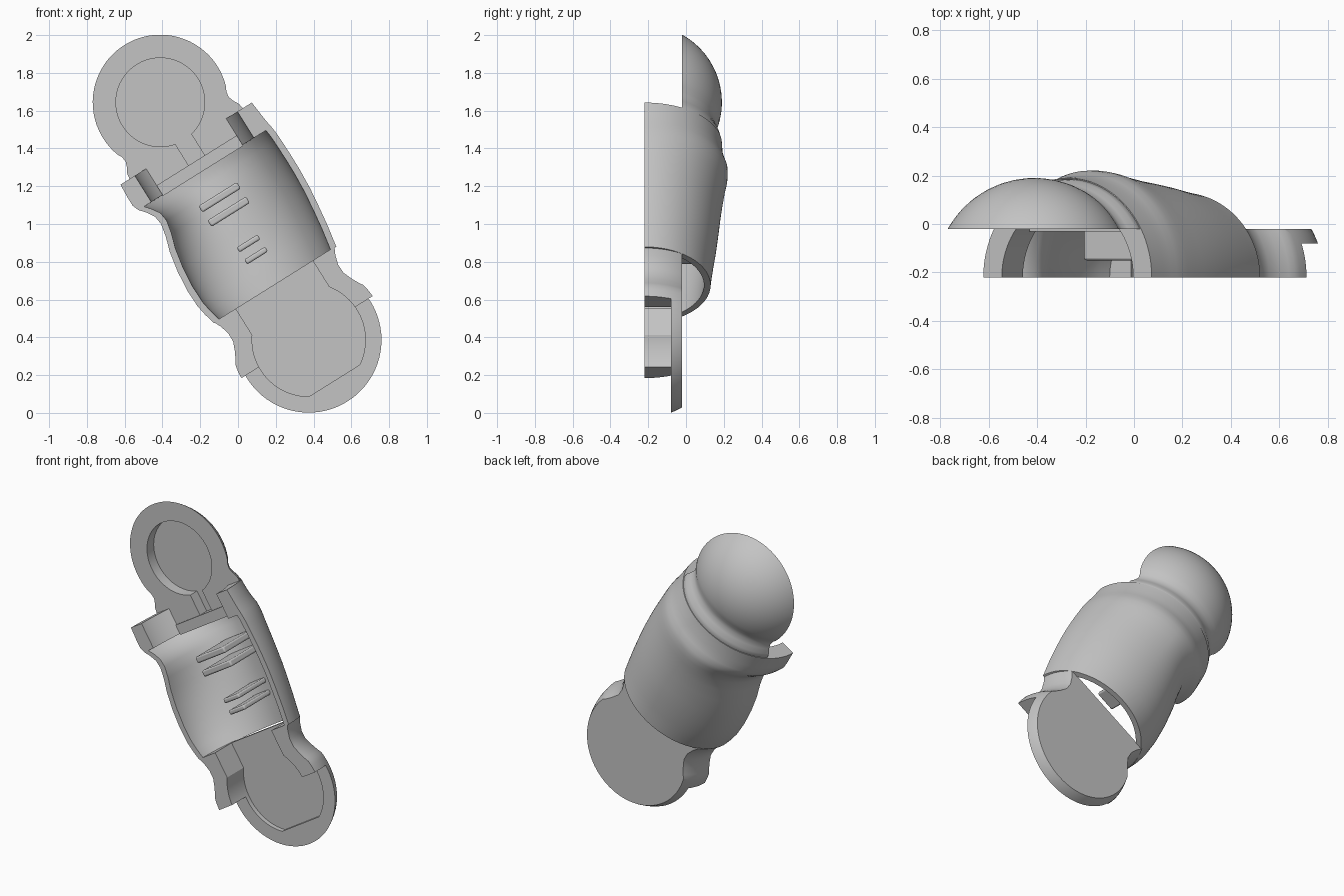
import bpy, bmesh, math
from mathutils import Vector

cube = bpy.data.objects.get("Cube")
if cube:
    bpy.data.objects.remove(cube)

grey = bpy.data.materials.new("light_grey")
grey.use_nodes = True
GREY = (0.55, 0.55, 0.55, 1)
grey.diffuse_color = GREY
grey.node_tree.nodes["Principled BSDF"].inputs["Base Color"].default_value = GREY

AXIS_Y = -0.22      # depth of the lengthwise axis
TILT = math.radians(-32)
BALL = 0.41         # radius of both rounded ends
TOP, FOOT = 0.748, -0.735


def finish(bm, name):
    """Make a tilted object from geometry built along a vertical axis."""
    bmesh.ops.recalc_face_normals(bm, faces=bm.faces)
    mesh = bpy.data.meshes.new(name)
    bm.to_mesh(mesh)
    bm.free()
    ob = bpy.data.objects.new(name, mesh)
    bpy.context.collection.objects.link(ob)
    mesh.materials.append(grey)
    ob.location = (-0.015, 0, 1.01)
    ob.rotation_euler = (0, TILT, 0)
    return ob


def activate(ob):
    bpy.ops.object.select_all(action='DESELECT')
    ob.select_set(True)
    bpy.context.view_layer.objects.active = ob


def smooth(ob):
    activate(ob)
    bpy.ops.object.shade_smooth_by_angle(angle=math.radians(32))


def cut(ob, cutter):
    """Subtract the cutter and throw it away."""
    cutter.hide_render = True
    activate(ob)
    mod = ob.modifiers.new("cut", 'BOOLEAN')
    mod.operation = 'DIFFERENCE'
    mod.solver = 'EXACT'
    mod.object = cutter
    bpy.ops.object.modifier_apply(modifier=mod.name)
    bpy.data.objects.remove(cutter)


def slab(name, rows, y_front, y_back, n=96):
    """Solid of revolution kept only between two depths."""
    bm = bmesh.new()
    rings = []
    for u, r in rows:
        rings.append([bm.verts.new((r * math.cos(2 * math.pi * i / n),
                                    AXIS_Y + r * math.sin(2 * math.pi * i / n), u))
                      for i in range(n)])
    for a, b in zip(rings, rings[1:]):
        for i in range(n):
            j = (i + 1) % n
            bm.faces.new((a[i], a[j], b[j], b[i]))
    bm.faces.new(rings[0])
    bm.faces.new(rings[-1])
    for y, side in ((y_front, -1), (y_back, 1)):
        res = bmesh.ops.bisect_plane(bm, geom=bm.verts[:] + bm.edges[:] + bm.faces[:],
                                     plane_co=(0, y, 0), plane_no=(0, side, 0),
                                     clear_outer=True)
        edges = [e for e in res["geom_cut"]
                 if isinstance(e, bmesh.types.BMEdge) and e.is_boundary]
        if edges:
            bmesh.ops.edgeloop_fill(bm, edges=edges)
    return finish(bm, name)


def prism(name, outline, y0, y1):
    """Outline in the front plane, pushed through in depth."""
    bm = bmesh.new()
    face = bm.faces.new([bm.verts.new((v, y0, u)) for v, u in outline])
    res = bmesh.ops.extrude_face_region(bm, geom=[face])
    moved = [g for g in res["geom"] if isinstance(g, bmesh.types.BMVert)]
    bmesh.ops.translate(bm, vec=Vector((0, y1 - y0, 0)), verts=moved)
    return finish(bm, name)


def box(name, v0, v1, u0, u1, y0, y1):
    return prism(name, [(v0, u0), (v1, u0), (v1, u1), (v0, u1)], y0, y1)


def keyhole(centre, radius, half, end, floor):
    """Round outline with a straight neck leading to 'end' on the axis."""
    up = 1 if end > centre else -1
    a0 = math.asin(half / radius)
    pts = [(-half, end), (half, end)]
    for i in range(65):
        a = a0 + (2 * math.pi - 2 * a0) * i / 64
        pts.append((radius * math.sin(a),
                    centre + up * max(radius * math.cos(a), -floor)))
    return pts


# Half-pipe body: height, then left, right and back radius
WALL = 0.035
body_rows = [(-0.395, .378, .385, .35), (-0.33, .395, .396, .357),
             (-0.27, .405, .406, .365), (-0.17, .407, .419, .38),
             (-0.06, .397, .431, .393), (0.05, .377, .437, .405),
             (0.13, .352, .438, .416), (0.2, .338, .437, .427),
             (0.25, .345, .436, .437), (0.29, .37, .434, .441),
             (0.325, .40, .43, .44), (0.36, .414, .424, .428),
             (0.41, .414, .418, .415), (0.49, .41, .41, .41)]


def arc(bm, u, left, right, back, n=64):
    ring = []
    for i in range(n + 1):
        a = math.pi * i / n
        side = right if a < math.pi / 2 else left
        ring.append(bm.verts.new((side * math.cos(a), AXIS_Y + back * math.sin(a), u)))
    return ring


bm = bmesh.new()
outer = [arc(bm, *row) for row in body_rows]
inner = [arc(bm, u, l - WALL, r - WALL, b - WALL)
         for u, l, r, b in body_rows if u < 0.33]
inner += [arc(bm, u, .32, .32, .32) for u in (0.326, 0.49)]
loop = outer + inner[::-1]
for a, b in zip(loop, loop[1:] + loop[:1]):
    for i in range(len(a) - 1):
        bm.faces.new((a[i], a[i + 1], b[i + 1], b[i]))
for k in (0, -1):
    bm.faces.new([ring[k] for ring in loop])
smooth(finish(bm, "body_shell"))

# Rounded top end with its neck, round pocket and channel
dome_rows = [(0.335, .36), (0.45, .39), (0.49, .406), (0.52, .402),
             (0.55, .388), (0.58, .379), (0.61, .383)]
for i in range(25):
    a = math.radians(-16 + 105.5 * i / 24)
    dome_rows.append((TOP + BALL * math.sin(a), BALL * math.cos(a)))
dome = slab("top_dome", dome_rows, -0.02, 0.5)
cut(dome, prism("pocket", keyhole(TOP, 0.235, 0.05, 0.38, 1), -0.1, 0.05))
smooth(dome)
box("inner_ledge", -0.25, 0.25, 0.32, 0.385, -0.03, 0.08)

# Rounded foot plate with two side clamps and a recessed floor
foot_rows = [(-0.39, .376), (-0.43, .357), (-0.48, .343), (-0.53, .344),
             (-0.58, .364), (-0.62, .385)]
for i in range(25):
    a = math.radians(13 - 102.5 * i / 24)
    foot_rows.append((FOOT + BALL * math.sin(a), BALL * math.cos(a)))
foot = slab("foot_plate", foot_rows, AXIS_Y, -0.02)
cut(foot, box("front_trim", -1, 1, -1.5, -0.718, -0.5, -0.08))
cut(foot, prism("recess", keyhole(FOOT, 0.3, 0.24, -0.3, 0.255), -0.5, -0.05))
smooth(foot)

# Raised ribs inside the body
for k, (u, half, thick, back) in enumerate([(0.155, .12, .04, .165), (0.065, .12, .04, .16),
                                            (-0.133, .065, .03, .145), (-0.209, .065, .03, .135)]):
    rib = box(f"inner_rib_{k + 1}", -half, half, u - thick / 2, u + thick / 2, -0.15, back)
    bev = rib.modifiers.new("round", 'BEVEL')
    bev.width = 0.01
    bev.segments = 3
    smooth(rib)
